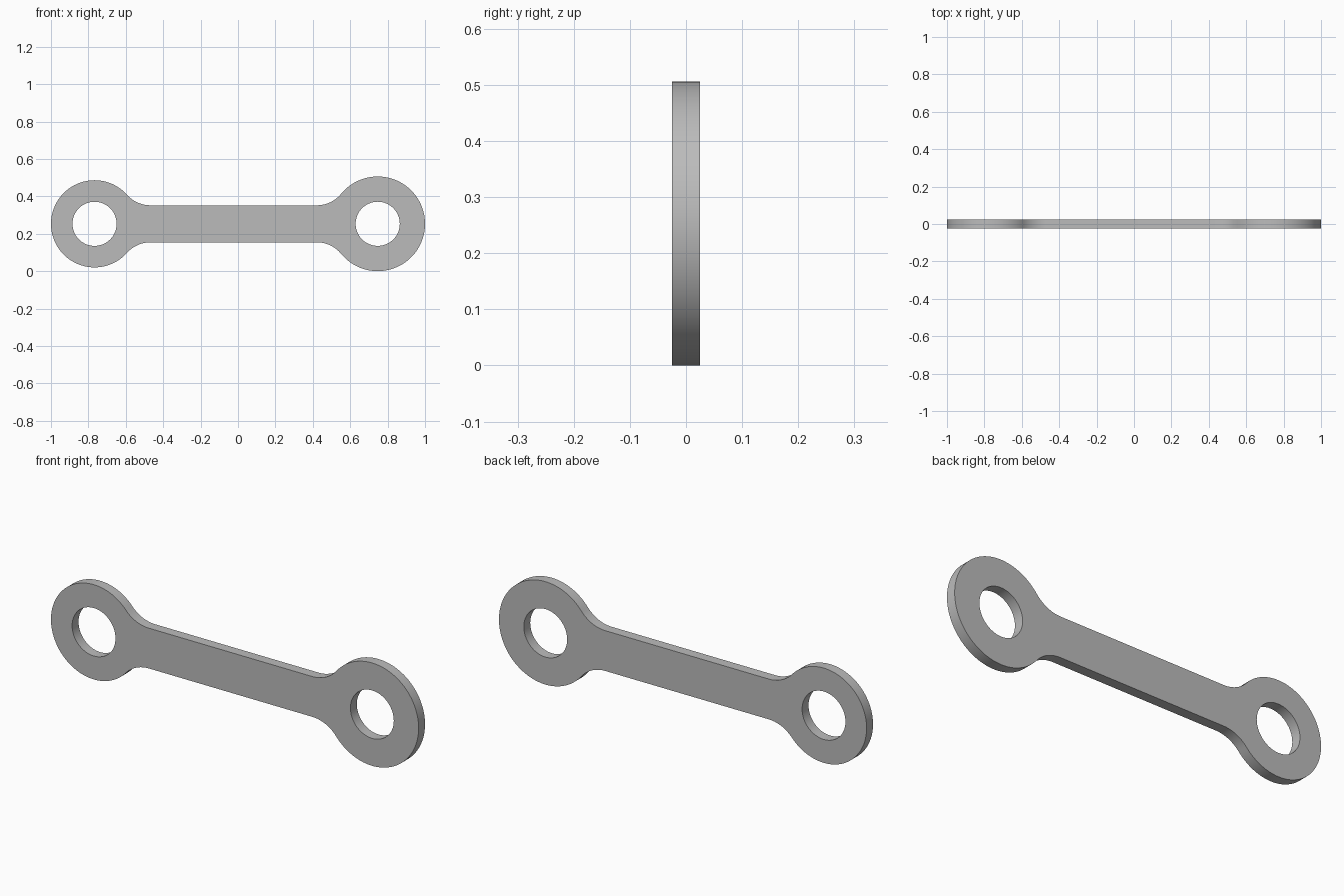
import bpy, bmesh, math
from mathutils import Vector

if "Cube" in bpy.data.objects:
    bpy.data.objects.remove(bpy.data.objects["Cube"])

MID_Z = 0.253
HALF_BAR = 0.099
HALF_DEPTH = 0.025
FILLET = 0.168
HOLE = 0.118
SMALL_X, SMALL_R = -0.767, 0.233
LARGE_X, LARGE_R = 0.747, 0.253


def arc(cx, cz, radius, start, end, steps):
    angles = [start + (end - start) * i / steps for i in range(steps + 1)]
    return [Vector((cx + radius * math.cos(a), cz + radius * math.sin(a))) for a in angles]


def upper_half(cx, radius, side):
    """Eye and fillet outline from the outer tip to the bar, above the middle."""
    rise = HALF_BAR + FILLET
    run = math.sqrt((radius + FILLET) ** 2 - rise ** 2)
    join = math.atan2(rise, run)
    pts = arc(0, 0, radius, math.pi, join, 40)
    pts += arc(run, rise, FILLET, math.pi + join, 1.5 * math.pi, 14)[1:]
    return [Vector((cx - side * p.x, p.y)) for p in pts]


# Outline: top edge from left to right, then mirrored underneath
top = upper_half(SMALL_X, SMALL_R, -1) + upper_half(LARGE_X, LARGE_R, 1)[::-1]
outline = top + [Vector((p.x, -p.y)) for p in top[-2:0:-1]]
holes = [arc(cx, 0, HOLE, 0, math.tau, 64)[:-1] for cx in (SMALL_X, LARGE_X)]

# Flat plate with two holes, extruded to thickness
bm = bmesh.new()
edges = []
for loop in [outline] + holes:
    verts = [bm.verts.new((p.x, -HALF_DEPTH, MID_Z + p.y)) for p in loop]
    edges += [bm.edges.new((verts[i - 1], verts[i])) for i in range(len(verts))]
bmesh.ops.triangle_fill(bm, edges=edges, use_beauty=True, normal=(0, -1, 0))
extruded = bmesh.ops.extrude_face_region(bm, geom=bm.faces[:], use_keep_orig=True)
back = [g for g in extruded["geom"] if isinstance(g, bmesh.types.BMVert)]
bmesh.ops.translate(bm, verts=back, vec=(0, 2 * HALF_DEPTH, 0))
bmesh.ops.recalc_face_normals(bm, faces=bm.faces[:])
mesh = bpy.data.meshes.new("link_plate")
bm.to_mesh(mesh)
bm.free()

# Plain grey metal
grey = bpy.data.materials.new("grey_metal")
grey.use_nodes = True
colour = (0.5, 0.5, 0.5, 1)
grey.diffuse_color = colour
grey.node_tree.nodes["Principled BSDF"].inputs["Base Color"].default_value = colour
mesh.materials.append(grey)

plate = bpy.data.objects.new("link_plate", mesh)
bpy.context.collection.objects.link(plate)
bpy.ops.object.select_all(action="DESELECT")
plate.select_set(True)
bpy.context.view_layer.objects.active = plate
bpy.ops.object.shade_smooth_by_angle(angle=math.radians(30))
